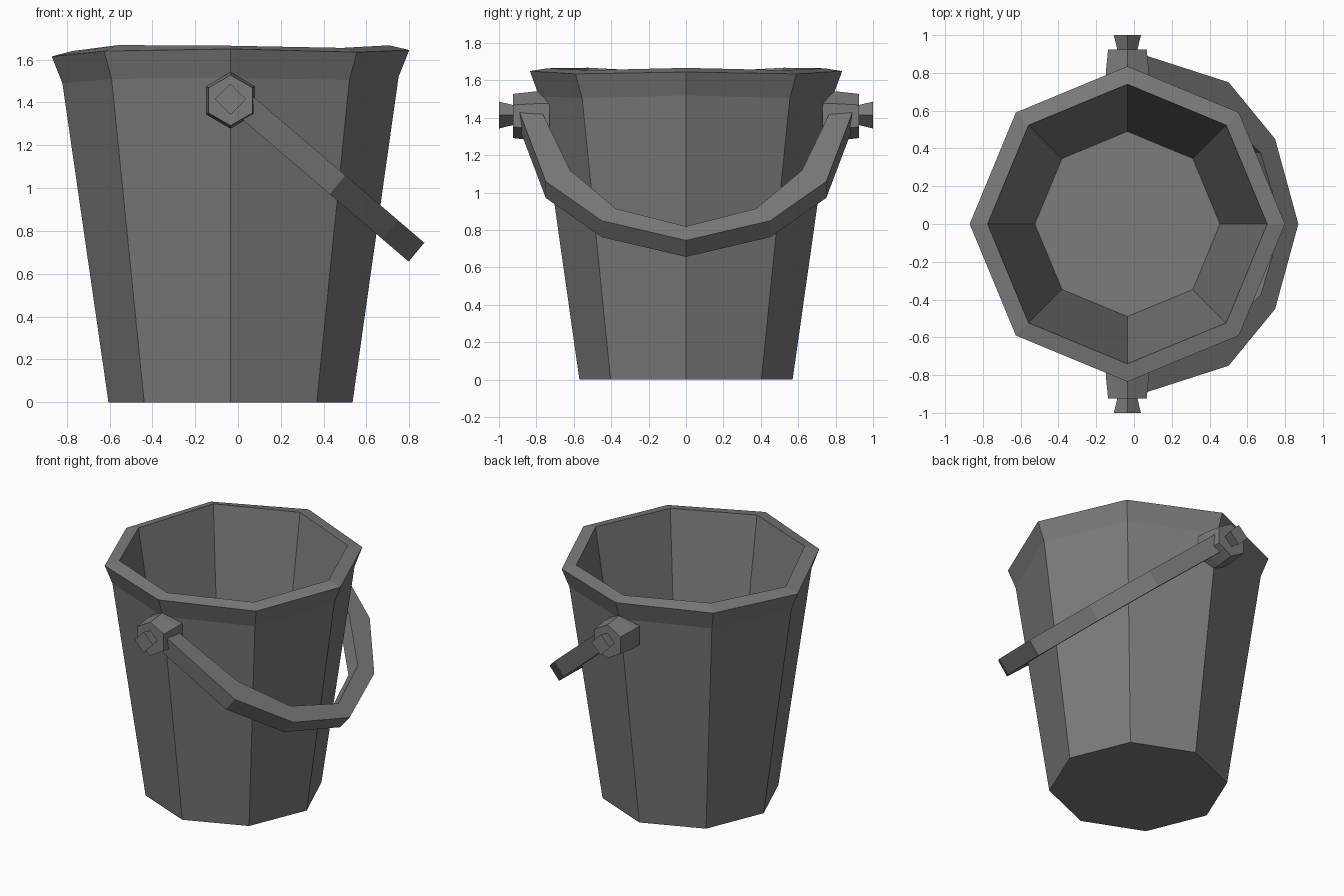
import bpy, math

if "Cube" in bpy.data.objects:
    bpy.data.objects.remove(bpy.data.objects["Cube"])

CX = -0.035  # bucket axis

grey = bpy.data.materials.new("dull grey metal")
grey.diffuse_color = (0.2, 0.2, 0.2, 1)
grey.use_nodes = True
grey.node_tree.nodes["Principled BSDF"].inputs["Base Color"].default_value = grey.diffuse_color


def make(name, verts, faces):
    me = bpy.data.meshes.new(name)
    me.from_pydata(verts, [], faces)
    me.materials.append(grey)
    ob = bpy.data.objects.new(name, me)
    bpy.context.collection.objects.link(ob)
    # consistent outward normals
    import bmesh
    bm = bmesh.new()
    bm.from_mesh(me)
    bmesh.ops.recalc_face_normals(bm, faces=bm.faces)
    bm.to_mesh(me)
    bm.free()
    return ob


def loft(name, rings, closed=False):
    """Skin a list of equal-length rings, capping both ends."""
    n = len(rings[0])
    verts = [v for r in rings for v in r]
    faces = [(i * n + j, i * n + (j + 1) % n, (i + 1) * n + (j + 1) % n, (i + 1) * n + j)
             for i in range(len(rings) - 1) for j in range(n)]
    last = (len(rings) - 1) * n
    faces += [tuple(range(n)), tuple(range(last, last + n))]
    return make(name, verts, faces)


def octagon(r, heights):
    """Ring with heights given for 0..180 degrees, mirrored in y."""
    hs = heights + heights[3:0:-1]
    return [(CX + r * math.cos(k * math.pi / 4), r * math.sin(k * math.pi / 4), hs[k])
            for k in range(8)]


# bucket shell: outside wall, flared uneven rim, inside wall and floor
loft("bucket", [
    octagon(0.57, [0.0] * 5),
    octagon(0.785, [1.52, 1.505, 1.515, 1.51, 1.49]),
    octagon(0.835, [1.645, 1.635, 1.65, 1.64, 1.615]),
    octagon(0.74, [1.667, 1.655, 1.665, 1.668, 1.64]),
    octagon(0.49, [0.08] * 5),
])


def ring_y(n, r, y, z):
    """Pointed-top polygon facing along y."""
    return [(CX + r * math.sin(2 * math.pi * k / n), y, z + r * math.cos(2 * math.pi * k / n))
            for k in range(n)]


# hexagonal lugs and flared square pins on both sides
for side, s in (("front", -1), ("back", 1)):
    loft(side + "_lug", [ring_y(6, 0.132, s * 0.73, 1.41), ring_y(6, 0.132, s * 0.8, 1.41),
                         ring_y(6, 0.118, s * 0.925, 1.41)])
    loft(side + "_pin", [ring_y(4, 0.05, s * 0.91, 1.415), ring_y(4, 0.072, s * 1.0, 1.415)])

# tilted handle: upper edges as (y, z), swept through the handle's thickness
outer = [(-0.89, 1.43), (-0.75, 1.06), (-0.45, 0.85), (0, 0.745)]
inner = [(-0.77, 1.43), (-0.62, 1.12), (-0.375, 0.915), (0, 0.82)]


def full(half):
    return half + [(-y, z) for y, z in half[-2::-1]]


rings = []
for (yo, zo), (yi, zi) in zip(full(outer), full(inner)):
    xo, xi = (0.87 - (z - 0.745) * 1.17 for z in (zo, zi))
    rings.append([(xo, yo, zo), (xi, yi, zi),
                  (xi - 0.073, yi, zi - 0.088), (xo - 0.073, yo, zo - 0.088)])
loft("handle", rings)
